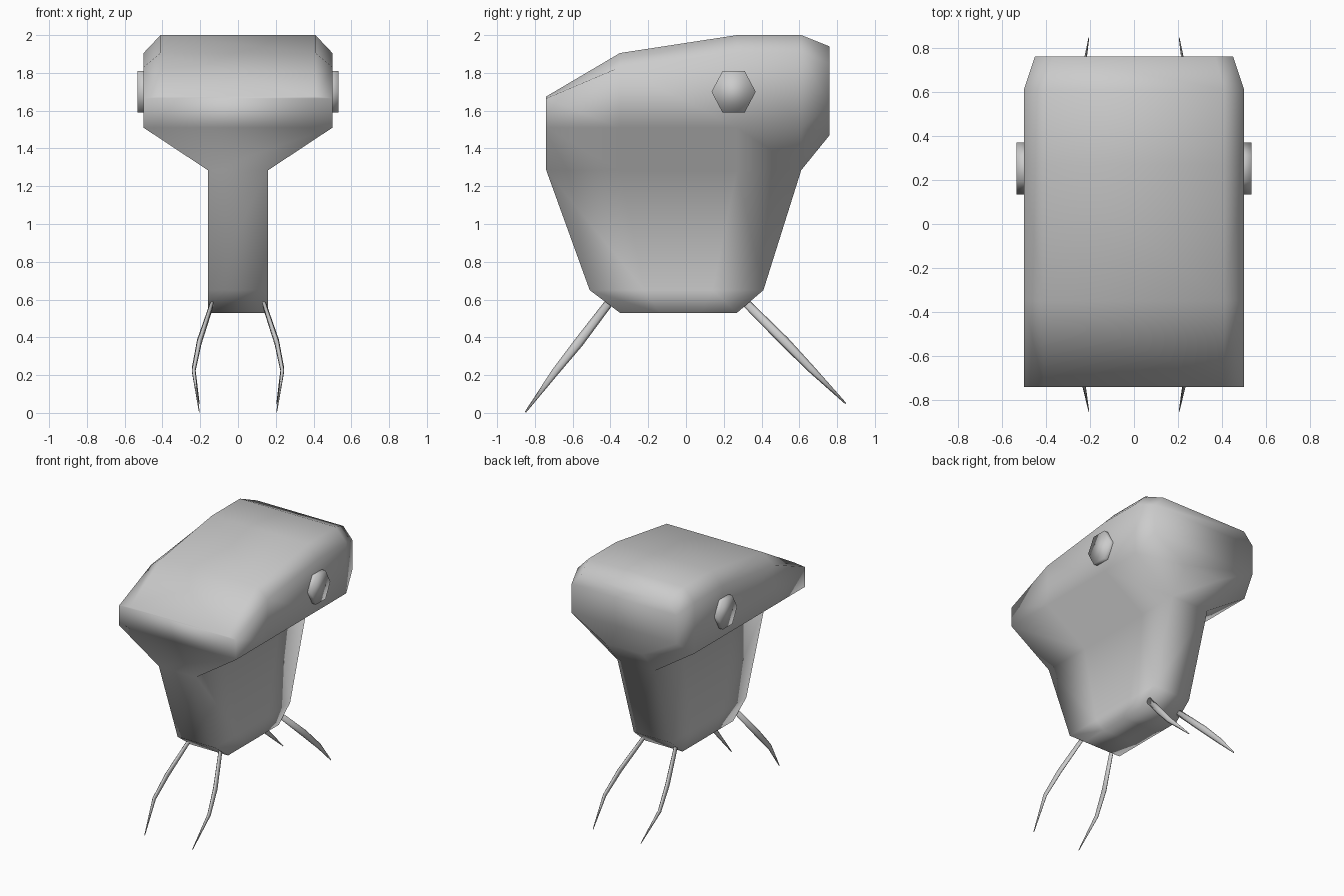
import bpy
import math
from mathutils import Vector

if "Cube" in bpy.data.objects:
    bpy.data.objects.remove(bpy.data.objects["Cube"])


def make_object(name, verts, faces):
    mesh = bpy.data.meshes.new(name)
    mesh.from_pydata(verts, [], faces)
    mesh.validate()
    mesh.shade_smooth()
    obj = bpy.data.objects.new(name, mesh)
    bpy.context.collection.objects.link(obj)
    return obj


# Body: half cross-sections from front to back, lofted and mirrored in x.
# Each: y, roof z, shoulder z, neck y at z 0.65, neck y at z 0.53
sections = [(-0.74, 1.675, 1.665, -0.51, -0.35),
            (-0.35, 1.905, 1.83, -0.22, -0.14),
            (0.27, 2.0, 1.905, 0.14, 0.08),
            (0.61, 2.0, 1.905, 0.41, 0.27)]
rows = [[(0.41, y, roof), (0.5, y, shoulder), (0.5, y, 1.51),
         (0.16, y, 1.285), (0.16, y1, 0.65), (0.16, y2, 0.53)]
        for y, roof, shoulder, y1, y2 in sections]
rows.append([(0.37, 0.76, 1.94), (0.45, 0.76, 1.85),
             (0.45, 0.76, 1.63), (0.16, 0.76, 1.47)])

verts, right, left = [], [], []
for row in rows:
    right.append([len(verts) + k for k in range(len(row))])
    left.append([len(verts) + len(row) + k for k in range(len(row))])
    verts += row + [(-x, y, z) for x, y, z in row]

faces = []
for i in range(4):
    a, b, c, d = right[i], right[i + 1], left[i], left[i + 1]
    last = len(b) - 1
    for k in range(last):
        faces.append((a[k], a[k + 1], b[k + 1], b[k]))
        faces.append((c[k], d[k], d[k + 1], c[k + 1]))
    faces.append((a[0], b[0], d[0], c[0]))
    faces.append((a[last], c[last], d[last], b[last]))
# Front, back of the neck, and back of the head
for i, steps, front in ((0, range(5), True), (3, (3, 4), False), (4, range(3), False)):
    for k in steps:
        face = (right[i][k], left[i][k], left[i][k + 1], right[i][k + 1])
        faces.append(face if front else face[::-1])
make_object("body", verts, faces)

# Eyes: six-sided discs on the sides of the head
for side, label in ((1, "right"), (-1, "left")):
    pts = []
    for x in (0.46, 0.533):
        pts += [(x * side, 0.257 + 0.117 * math.cos(math.tau * k / 6) - 0.005,
                 1.70 + 0.127 * math.sin(math.tau * k / 6)) for k in range(6)]
    polys = [(k, (k + 1) % 6, 6 + (k + 1) % 6, 6 + k) for k in range(6)]
    polys += [tuple(range(5, -1, -1)), tuple(range(6, 12))]
    if side < 0:
        polys = [p[::-1] for p in polys]
    make_object(label + "_eye", pts, polys)

# Legs: thin tapering bowed limbs
SIDES = 6
radii = (0.022, 0.026, 0.02, 0.004)
paths = {"front": [(0.13, -0.395, 0.60), (0.205, -0.57, 0.37),
                   (0.235, -0.69, 0.22), (0.205, -0.85, 0.004)],
         "back": [(0.13, 0.30, 0.60), (0.205, 0.52, 0.38),
                  (0.235, 0.66, 0.235), (0.205, 0.845, 0.05)]}
for end, path in paths.items():
    along = (Vector(path[-1]) - Vector(path[0])).normalized()
    across = Vector((0, -along.z, along.y)).normalized()
    for side, label in ((1, "right"), (-1, "left")):
        pts, polys = [], []
        for p, r in zip(path, radii):
            for k in range(SIDES):
                t = math.tau * k / SIDES
                q = Vector(p) + across * r * math.cos(t)
                q.x += 0.5 * r * math.sin(t)
                pts.append((q.x * side, q.y, q.z))
        for i in range(len(path) - 1):
            for k in range(SIDES):
                n = (k + 1) % SIDES
                polys.append((i * SIDES + k, i * SIDES + n,
                              (i + 1) * SIDES + n, (i + 1) * SIDES + k))
        top = (len(path) - 1) * SIDES
        polys += [tuple(range(SIDES - 1, -1, -1)), tuple(range(top, top + SIDES))]
        # Keep face normals pointing outward on every leg
        ring = Vector((1, 0, 0)).cross(along).dot(across)
        if (ring < 0) == (side > 0):
            polys = [p[::-1] for p in polys]
        make_object(end + "_" + label + "_leg", pts, polys)
